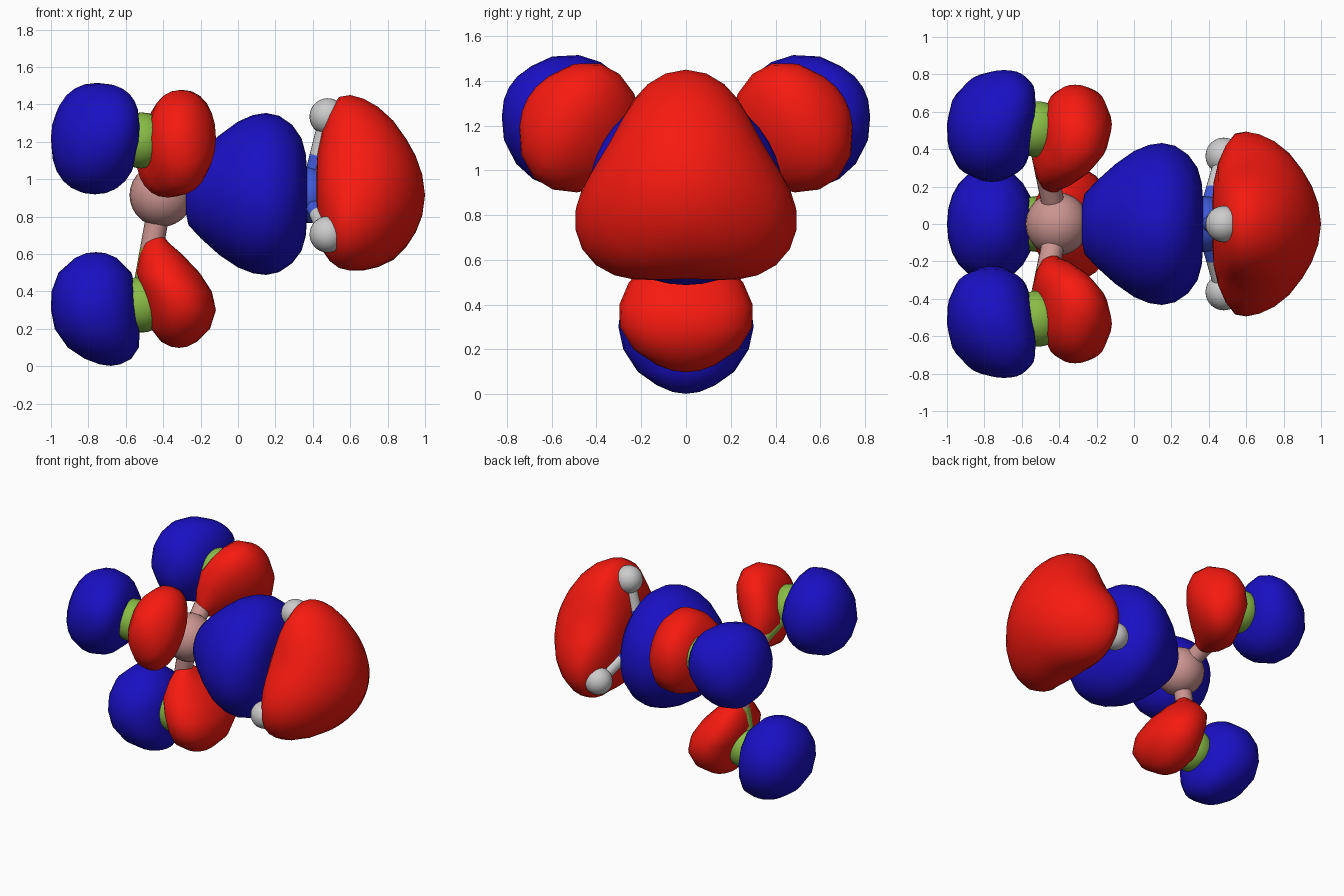
import bpy, bmesh
from math import pi, sin, cos, radians
from mathutils import Vector, Matrix

if "Cube" in bpy.data.objects:
    bpy.data.objects.remove(bpy.data.objects["Cube"])

Z0 = 0.915  # height of the molecule's threefold axis, which runs along x


def material(name, rgb):
    m = bpy.data.materials.new(name)
    m.diffuse_color = (*rgb, 1)
    m.use_nodes = True
    m.node_tree.nodes["Principled BSDF"].inputs["Base Color"].default_value = m.diffuse_color
    return m


BLUE = material("negative_phase", (0.01, 0.005, 0.55))
RED = material("positive_phase", (0.93, 0.01, 0.005))
PINK = material("boron_pink", (0.6, 0.3, 0.28))
GREEN = material("fluorine_green", (0.25, 0.5, 0.06))
AZURE = material("nitrogen_blue", (0.05, 0.1, 0.7))
WHITE = material("hydrogen_white", (0.8, 0.8, 0.8))


def link(name, bm, mat, turn=0.0):
    bmesh.ops.recalc_face_normals(bm, faces=bm.faces)
    for f in bm.faces:
        f.smooth = True
    me = bpy.data.meshes.new(name)
    bm.transform(Matrix.Rotation(turn, 4, 'X'))
    bm.to_mesh(me)
    bm.free()
    me.materials.append(mat)
    ob = bpy.data.objects.new(name, me)
    ob.location.z = Z0
    bpy.context.collection.objects.link(ob)
    return ob


def loft(name, start, rings, end, mat, turn=0.0):
    """Skin closed rings of points and close both ends with a pole."""
    bm = bmesh.new()
    loops = [[bm.verts.new(p) for p in ring] for ring in rings]
    n = len(loops[0])
    for a, b in zip(loops, loops[1:]):
        for i in range(n):
            j = (i + 1) % n
            bm.faces.new((a[i], a[j], b[j], b[i]))
    for pole, loop in ((start, loops[0]), (end, loops[-1])):
        v = bm.verts.new(pole)
        for i in range(n):
            bm.faces.new((v, loop[i], loop[(i + 1) % n]))
    return link(name, bm, mat, turn)


def signed_pow(v, e):
    return abs(v) ** e * (1 if v >= 0 else -1)


def side_lobe(name, top, stations, bottom, mat, turn):
    """Lobe stacked in z: stations are (z, x min, x max, half width in y)."""
    rings = []
    for z, x0, x1, w in stations:
        ring = []
        for i in range(24):
            t = 2 * pi * i / 24
            ring.append(((x0 + x1) / 2 + (x1 - x0) / 2 * signed_pow(cos(t), 0.9),
                         w * signed_pow(sin(t), 0.95), z - Z0))
        rings.append(ring)
    loft(name, (top[0], 0, top[1] - Z0), rings, (bottom[0], 0, bottom[1] - Z0), mat, turn)


def axis_lobe(name, x_start, stations, x_end, mat):
    """Lobe along x: stations are (x, radius, three-cornered swell)."""
    rings = []
    for x, r, swell in stations:
        ring = []
        for i in range(36):
            t = 2 * pi * i / 36
            rr = r + swell * cos(3 * t)
            ring.append((x, rr * sin(t), rr * cos(t)))
        rings.append(ring)
    loft(name, (x_start, 0, 0), rings, (x_end, 0, 0), mat)


def atom(name, p, r, mat, turn=0.0):
    bm = bmesh.new()
    bmesh.ops.create_uvsphere(bm, u_segments=24, v_segments=14, radius=r,
                              matrix=Matrix.Translation(p))
    link(name, bm, mat, turn)


def stick(name, a, b, r, mat, turn=0.0):
    a, b = Vector(a), Vector(b)
    d = b - a
    bm = bmesh.new()
    rot = d.to_track_quat('Z', 'Y').to_matrix().to_4x4()
    bmesh.ops.create_cone(bm, cap_ends=True, segments=16, radius1=r, radius2=r,
                          depth=d.length, matrix=Matrix.Translation((a + b) / 2) @ rot)
    ob = link(name, bm, mat, turn)
    ob.data.set_sharp_from_angle(angle=radians(40))


def bond(name, a, b, r, mat_a, mat_b, turn=0.0):
    mid = (Vector(a) + Vector(b)) / 2
    stick(name + "_inner", a, mid, r, mat_a, turn)
    stick(name + "_outer", mid, b, r, mat_b, turn)


# Central atoms and the bond between them
B, N = (-0.41, 0, 0), (0.375, 0, 0)
F, H = (-0.515, 0, -0.585), (0.48, 0, 0.42)
atom("boron", B, 0.17, PINK)
atom("nitrogen", N, 0.15, AZURE)
bond("centre_bond", B, N, 0.062, PINK, AZURE)

# Lobe outlines around each fluorine
outer = [(.605, -.81, -.71, .06), (.58, -.87, -.65, .13), (.5, -.96, -.57, .235),
         (.4, -.997, -.54, .29), (.3, -1.0, -.53, .302), (.2, -.98, -.525, .28),
         (.1, -.91, -.53, .215), (.04, -.82, -.57, .13), (.01, -.74, -.63, .06)]
inner = [(.70, -.46, -.40, .04), (.66, -.50, -.37, .09), (.6, -.525, -.3, .165),
         (.5, -.545, -.205, .255), (.4, -.515, -.14, .298), (.3, -.485, -.118, .295),
         (.2, -.465, -.15, .235), (.13, -.41, -.22, .13), (.105, -.36, -.27, .06)]

# Three fluorine arms and three hydrogen arms
for k in range(3):
    turn = 2 * pi * k / 3
    n = str(k + 1)
    atom("fluorine_" + n, F, 0.15, GREEN, turn)
    bond("fluorine_bond_" + n, B, F, 0.062, PINK, GREEN, turn)
    side_lobe("fluorine_outer_lobe_" + n, (-.76, .61), outer, (-.68, 0.002), BLUE, turn)
    side_lobe("fluorine_inner_lobe_" + n, (-.43, .715), inner, (-.315, .098), RED, turn)
    atom("hydrogen_" + n, H, 0.098, WHITE, turn)
    bond("hydrogen_bond_" + n, N, H, 0.045, AZURE, WHITE, turn)

# Large lobes on the axis
axis_lobe("centre_lobe", -0.285,
          [(-.28, .09, 0), (-.265, .16, 0), (-.2, .23, 0), (-.1, .32, 0), (0, .39, .003),
           (.08, .423, .005), (.15, .433, .006), (.22, .418, .006), (.29, .37, .006),
           (.34, .30, .003), (.362, .22, 0), (.37, .12, 0)], 0.372, BLUE)
axis_lobe("end_lobe", 0.415,
          [(.417, .1, 0), (.425, .22, .005), (.45, .32, .025), (.49, .40, .05),
           (.54, .45, .075), (.6, .465, .07), (.67, .458, .058), (.75, .428, .043),
           (.83, .372, .026), (.9, .288, .012), (.95, .205, .005), (.985, .11, 0)],
          1.0, RED)
